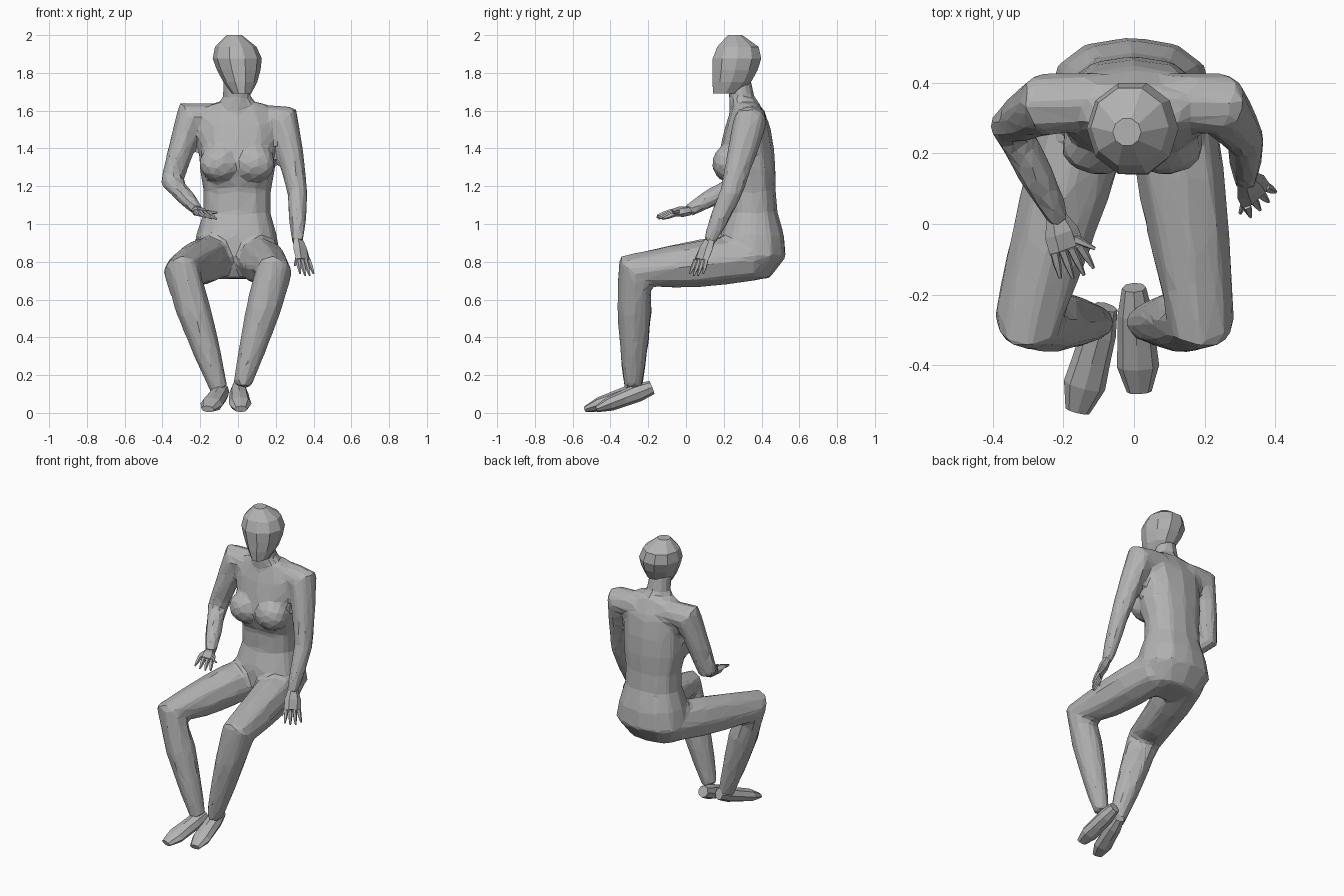
import bpy
import bmesh
from math import cos, sin, tau, copysign
from mathutils import Vector, Matrix

default_cube = bpy.data.objects.get("Cube")
if default_cube:
    bpy.data.objects.remove(default_cube, do_unlink=True)

# One plain grey for the whole figure
GREY = (.45, .45, .45, 1)
grey = bpy.data.materials.new("plain grey")
grey.use_nodes = True
grey.diffuse_color = GREY
grey.node_tree.nodes["Principled BSDF"].inputs["Base Color"].default_value = GREY

X_AXIS, Y_AXIS, Z_AXIS = Matrix.Identity(3)


def finish(name, bm):
    """Turn a bmesh into a flat shaded, grey object."""
    bmesh.ops.recalc_face_normals(bm, faces=bm.faces)
    mesh = bpy.data.meshes.new(name)
    bm.to_mesh(mesh)
    bm.free()
    mesh.materials.append(grey)
    obj = bpy.data.objects.new(name, mesh)
    bpy.context.scene.collection.objects.link(obj)
    return obj


def skin(bm, rings, sides, power=1):
    """Join rings, each given as a centre and two radius vectors."""
    loops = []
    for centre, u, v in rings:
        loop = []
        for k in range(sides):
            c, s = cos(tau * k / sides), sin(tau * k / sides)
            c, s = copysign(abs(c) ** power, c), copysign(abs(s) ** power, s)
            loop.append(bm.verts.new(centre + u * c + v * s))
        loops.append(loop)
    for low, high in zip(loops, loops[1:]):
        for k in range(sides):
            n = (k + 1) % sides
            bm.faces.new((low[k], low[n], high[n], high[k]))
    bm.faces.new(loops[0])
    bm.faces.new(loops[-1])


def stack(bm, bottom, top, fronts, backs, widths, sides, power=1):
    """Level rings, evenly spaced between two (x, z) centres."""
    rings = []
    for i, (front, back, width) in enumerate(zip(fronts, backs, widths)):
        x, z = Vector(bottom).lerp(Vector(top), i / (len(widths) - 1))
        centre = Vector((x, (front + back) / 2, z))
        rings.append((centre, X_AXIS * width, Y_AXIS * (back - front) / 2))
    skin(bm, rings, sides, power)


def limb(bm, joints, radii, across, flats=(1, 1), sides=8):
    """Rings along straight bones; radii are shared evenly between the bones.
    The flats squash the first and last ring, and those between by degrees."""
    joints = [Vector(joint) for joint in joints]
    steps = (len(radii) - 1) // (len(joints) - 1)
    centres = [joints[0]]
    for start, end in zip(joints, joints[1:]):
        centres += [start.lerp(end, (i + 1) / steps) for i in range(steps)]
    last = len(centres) - 1
    rings = []
    for i, (centre, radius) in enumerate(zip(centres, radii)):
        before = (centre - centres[max(i - 1, 0)]).normalized()
        after = (centres[min(i + 1, last)] - centre).normalized()
        along = (before + after).normalized()
        u = (across - along * across.dot(along)).normalized()
        # Widen the ring where the limb bends
        bend = max(along.dot(before), along.dot(after), .85)
        flat = flats[0] + (flats[1] - flats[0]) * i / last
        rings.append((centre, u * radius, along.cross(u) * radius * flat / bend))
    skin(bm, rings, sides)


def hand(side, wrist, knuckles, tip, across, thumb_tip):
    """Flat palm, four spread fingers and a thumb."""
    wrist, knuckles, tip = Vector(wrist), Vector(knuckles), Vector(tip)
    across = Vector(across).normalized()
    bm = bmesh.new()
    limb(bm, (wrist, knuckles), (.03, .05, .052), across, (.8, .3), sides=6)
    finger = (.014, .012, .005)
    for i in range(4):
        spread = across * (i - 1.5)
        end = tip + spread / 30 - (tip - knuckles) * abs(i - 1.5) / 8
        limb(bm, (knuckles + spread / 40, end), finger, across, sides=5)
    limb(bm, (wrist.lerp(knuckles, .5), thumb_tip), finger, across, sides=5)
    finish(side + "_hand", bm)


# Torso from seat to collar
body = bmesh.new()
stack(body, (-.01, .71), (0, 1.64),
      fronts=(.24, .18, .18, .22, .22, .18, .18, .21, .25),
      backs=(.44, .53, .52, .485, .475, .475, .465, .445, .39),
      widths=(.16, .235, .215, .18, .18, .2, .205, .215, .14), sides=12, power=.85)

# Breasts
for x in (-.1, .09):
    matrix = Matrix.Translation((x, .22, 1.32)) @ Matrix.Diagonal((.11, .085, .1, 1))
    bmesh.ops.create_icosphere(body, subdivisions=2, radius=1, matrix=matrix)

# Neck
stack(body, (0, 1.57), (-.01, 1.77), fronts=(.23, .225, .21),
      backs=(.41, .365, .345), widths=(.15, .078, .074), sides=8)

# Arms: collar, shoulder, elbow, wrist
arm = (.08, .088, .092, .078, .062, .055, .037)
limb(body, ((.08, .35, 1.56), (.245, .34, 1.545), (.315, .24, 1.17),
            (.315, .12, .9)), arm, Y_AXIS, (.9, .9))
limb(body, ((-.08, .35, 1.56), (-.255, .34, 1.565), (-.35, .28, 1.22),
            (-.21, .01, 1.07)), arm, Y_AXIS, (.9, .9))

# Legs: hip, knee, ankle
leg = (.125, .128, .115, .1, .094, .076, .05)
limb(body, ((.1, .35, .82), (.19, -.27, .75), (.02, -.28, .14)), leg, X_AXIS)
limb(body, ((-.12, .35, .83), (-.3, -.27, .75), (-.1, -.28, .12)), leg, X_AXIS)

# Fuse torso and limbs into one faceted skin
body = finish("body", body)
fuse = body.modifiers.new("fuse", 'REMESH')
fuse.mode = 'VOXEL'
fuse.voxel_size = .018
soften = body.modifiers.new("soften", 'SMOOTH')
soften.factor = .5
soften.iterations = 5
facet = body.modifiers.new("facet", 'DECIMATE')
facet.ratio = .08

# Head, with the chin pushed forward
head = bmesh.new()
stack(head, (.02, 1.69), (-.02, 2), fronts=(.14, .135, .135, .135, .16, .22),
      backs=(.28, .35, .385, .405, .39, .3),
      widths=(.05, .09, .115, .13, .11, .04), sides=10)
finish("head", head)

# Hands
hand("left", (.315, .13, .92), (.345, .08, .81), (.37, .05, .72), (1, 1, 0),
     (.3, .03, .78))
hand("right", (-.22, .02, 1.07), (-.19, -.07, 1.06), (-.155, -.155, 1.03),
     (1, .3, -.2), (-.11, -.07, 1.06))

# Feet: heel to toe, toes pointing down
for side, heel, toe in (("left", (0, -.18, .135), (.015, -.475, .02)),
                        ("right", (-.08, -.235, .12), (-.16, -.53, .02))):
    foot = bmesh.new()
    limb(foot, (heel, toe), (.034, .05, .054, .06, .035), X_AXIS, (1.1, .5))
    finish(side + "_foot", foot)
